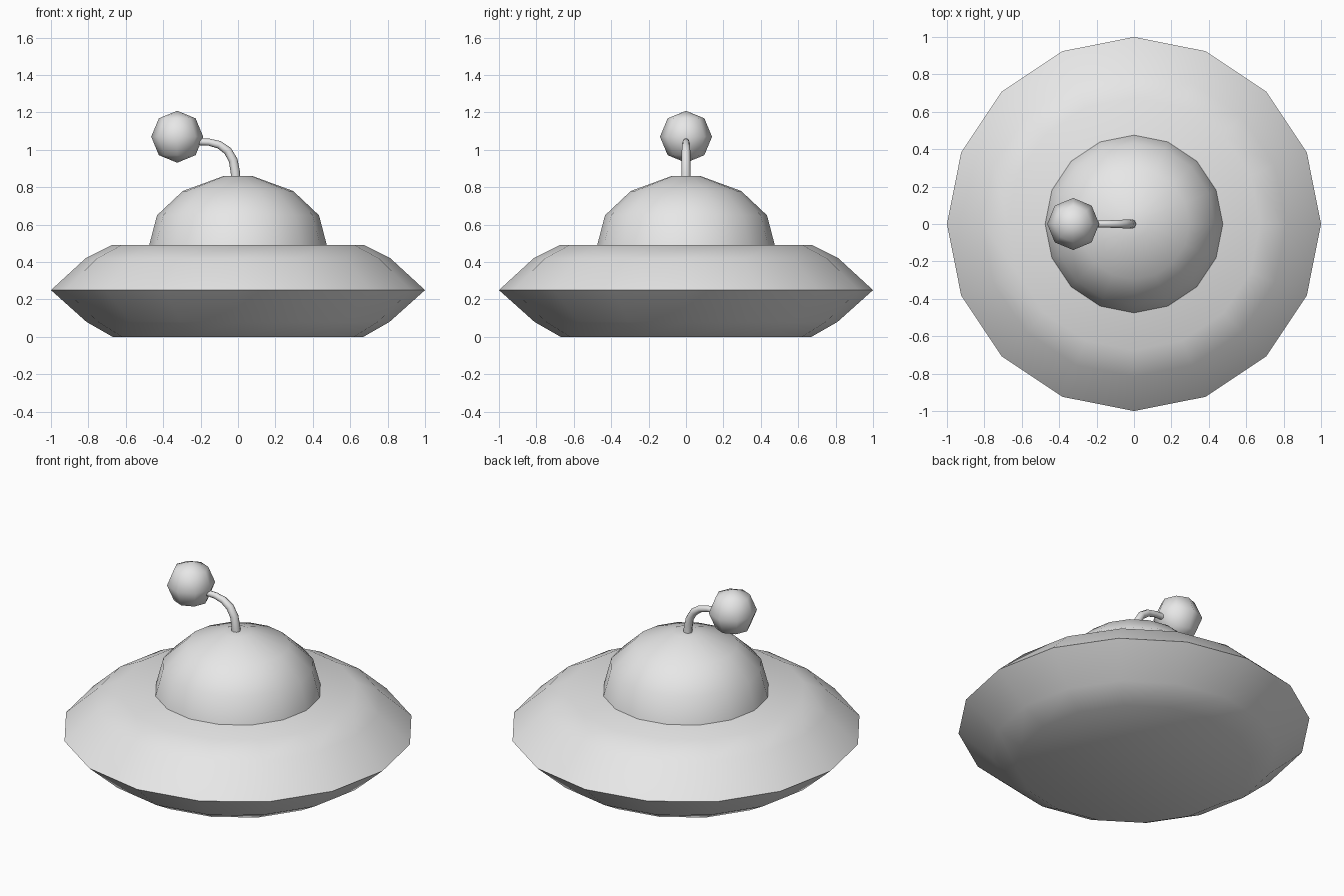
import bpy, bmesh, math
from mathutils import Matrix, Vector

cube = bpy.data.objects.get("Cube")
if cube:
    bpy.data.objects.remove(cube, do_unlink=True)

# Single plain grey
grey = bpy.data.materials.new("light_grey")
grey.use_nodes = True
grey.diffuse_color = (0.8, 0.8, 0.8, 1)
grey.node_tree.nodes["Principled BSDF"].inputs["Base Color"].default_value = (0.8, 0.8, 0.8, 1)


def finish(name, bm, angle=60):
    """Turn a bmesh into a smooth-shaded grey object."""
    bmesh.ops.recalc_face_normals(bm, faces=bm.faces)
    mesh = bpy.data.meshes.new(name)
    bm.to_mesh(mesh)
    bm.free()
    mesh.materials.append(grey)
    obj = bpy.data.objects.new(name, mesh)
    bpy.context.collection.objects.link(obj)
    bpy.ops.object.select_all(action='DESELECT')
    obj.select_set(True)
    bpy.context.view_layer.objects.active = obj
    bpy.ops.object.shade_smooth_by_angle(angle=math.radians(angle))
    return obj


def skin(bm, rings):
    """Bridge equal-sized vertex rings and cap both ends."""
    n = len(rings[0])
    for a, b in zip(rings, rings[1:]):
        for i in range(n):
            j = (i + 1) % n
            bm.faces.new((a[i], a[j], b[j], b[i]))
    bm.faces.new(rings[0][::-1])
    bm.faces.new(rings[-1])


def lathe(name, profile, sides=16):
    bm = bmesh.new()
    rings = [[bm.verts.new((r * math.cos(math.tau * i / sides),
                            r * math.sin(math.tau * i / sides), z))
              for i in range(sides)] for r, z in profile]
    skin(bm, rings)
    return finish(name, bm)


def tube(name, path, sides=8):
    """Tapered tube along (x, z, radius) points in the xz plane."""
    bm = bmesh.new()
    pts = [Vector((x, 0, z)) for x, z, r in path]
    rings = []
    for k, p in enumerate(pts):
        t = (pts[min(k + 1, len(pts) - 1)] - pts[max(k - 1, 0)]).normalized()
        u, v = Vector((0, 1, 0)), t.cross(Vector((0, 1, 0)))
        rings.append([bm.verts.new(p + path[k][2] * (u * math.cos(math.tau * i / sides)
                                                     + v * math.sin(math.tau * i / sides)))
                      for i in range(sides)])
    skin(bm, rings)
    return finish(name, bm)


# Saucer hull with a sharp rim
lathe("saucer_hull", [(0.67, 0), (0.81, 0.08), (1.0, 0.25), (0.815, 0.42), (0.675, 0.49)])

# Cockpit dome with a small flat top
lathe("cockpit_dome", [(0.48, 0.47), (0.475, 0.49), (0.433, 0.65), (0.295, 0.78), (0.077, 0.86)])

# Bent antenna, leaning to the right
tube("antenna_stalk", [(-0.012, 0.82, 0.025), (-0.014, 0.88, 0.025), (-0.026, 0.945, 0.024),
                       (-0.055, 0.995, 0.023), (-0.10, 1.027, 0.021), (-0.155, 1.041, 0.019),
                       (-0.25, 1.045, 0.018)])

# Low-poly ball at the antenna tip
bm = bmesh.new()
bmesh.ops.create_uvsphere(bm, u_segments=8, v_segments=4, radius=0.139,
                          matrix=Matrix.Translation((-0.325, 0, 1.07)))
finish("antenna_ball", bm)
